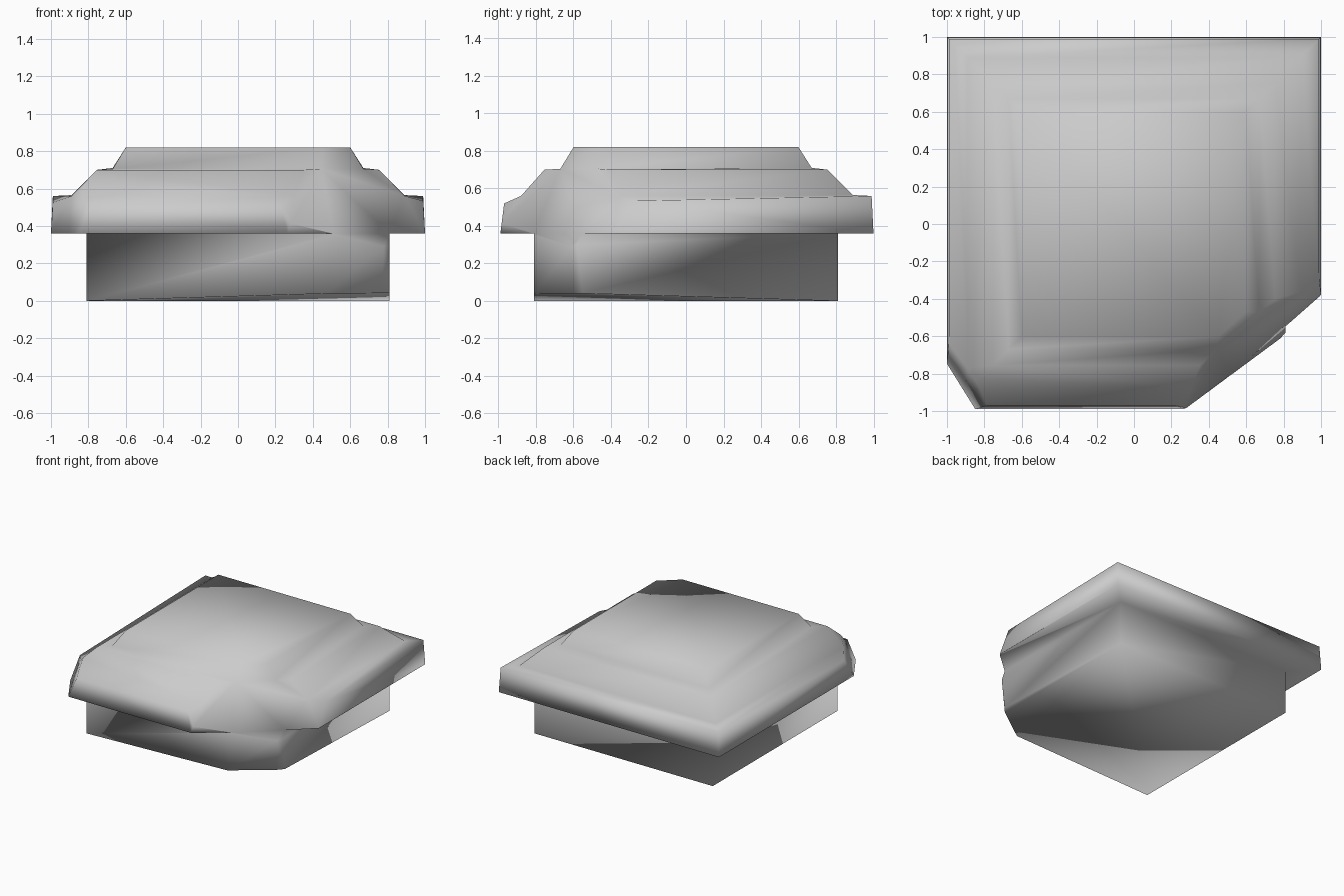
import bpy, bmesh
from mathutils import Vector

cube = bpy.data.objects.get("Cube")
if cube:
    bpy.data.objects.remove(cube, do_unlink=True)

# Stone colour
stone = bpy.data.materials.new("pale_grey_stone")
stone.use_nodes = True
grey = (0.6, 0.6, 0.6, 1)
stone.diffuse_color = grey
bsdf = next(n for n in stone.node_tree.nodes if n.type == "BSDF_PRINCIPLED")
bsdf.inputs["Base Color"].default_value = grey
bsdf.inputs["Roughness"].default_value = 0.8

# Stepped square profile: half width, height, worn front y, worn front height
PROFILE = [
    (0.81, 0.00, -0.81, 0.00),
    (0.81, 0.36, -0.81, 0.36),
    (1.00, 0.36, -0.99, 0.36),
    (0.99, 0.56, -0.97, 0.52),
    (0.89, 0.565, -0.88, 0.56),
    (0.755, 0.70, -0.755, 0.70),
    (0.67, 0.71, -0.67, 0.705),
    (0.60, 0.82, -0.60, 0.82),
]


def ring(bm, half, z, front, front_z):
    points = [(-half, front, front_z), (half, front, front_z),
              (half, half, z), (-half, half, z)]
    return [bm.verts.new(p) for p in points]


def chip(bm, normal, distance):
    """Slice off everything beyond the plane and close the broken face."""
    n = Vector(normal)
    geom = bm.verts[:] + bm.edges[:] + bm.faces[:]
    cut = bmesh.ops.bisect_plane(bm, geom=geom, dist=1e-5, clear_outer=True,
                                 plane_co=n * (distance / n.length_squared),
                                 plane_no=n.normalized())
    edges = [e for e in cut["geom_cut"]
             if isinstance(e, bmesh.types.BMEdge) and e.is_boundary]
    bmesh.ops.holes_fill(bm, edges=edges, sides=0)


# Neck, slab and raised top as one stepped block
bm = bmesh.new()
rings = [ring(bm, *row) for row in PROFILE]
for low, high in zip(rings, rings[1:]):
    for i in range(4):
        j = (i + 1) % 4
        bm.faces.new((low[i], low[j], high[j], high[i]))
bm.faces.new(rings[0][::-1])
bm.faces.new(rings[-1])

# Large broken corner: two steep faces and one sloping face
chip(bm, (0.58, -0.81, -0.08), 0.926)
chip(bm, (0.74, -0.67, -0.08), 0.965)
chip(bm, (0.66, -0.75, 0.43), 1.10)
# Small broken corner of the slab
chip(bm, (-0.85, -0.53, 0.40), 1.39)
# Worn underside, rising towards the broken corner
chip(bm, (0.03, -0.03, -1.0), 0.0)

bmesh.ops.recalc_face_normals(bm, faces=bm.faces[:])
for face in bm.faces:
    face.smooth = True

mesh = bpy.data.meshes.new("chipped_stone_cap")
bm.to_mesh(mesh)
bm.free()
mesh.materials.append(stone)
cap = bpy.data.objects.new("chipped_stone_cap", mesh)
bpy.context.collection.objects.link(cap)
